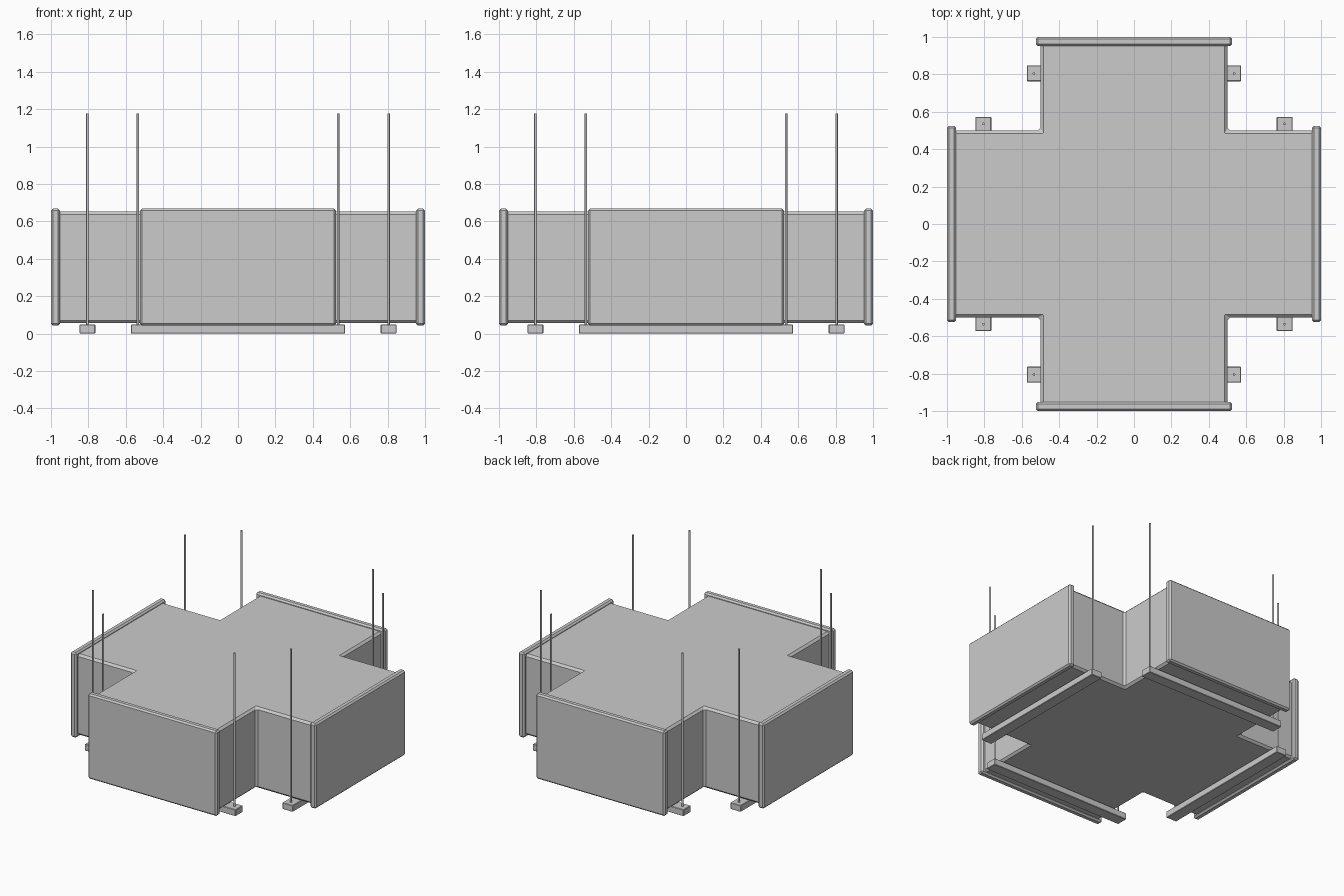
import bpy, bmesh, math

if "Cube" in bpy.data.objects:
    bpy.data.objects.remove(bpy.data.objects["Cube"])

def finish(name, bm, bevel=0.0):
    bmesh.ops.recalc_face_normals(bm, faces=bm.faces[:])
    me = bpy.data.meshes.new(name)
    bm.to_mesh(me)
    bm.free()
    ob = bpy.data.objects.new(name, me)
    bpy.context.collection.objects.link(ob)
    if bevel:
        m = ob.modifiers.new("Bevel", 'BEVEL')
        m.width = bevel
        m.segments = 1
        m.limit_method = 'ANGLE'
    return ob

def box(name, center, size, bevel=0.0, turn=0.0):
    bm = bmesh.new()
    bmesh.ops.create_cube(bm, size=1)
    for v in bm.verts:
        v.co = [v.co[i] * size[i] + center[i] for i in range(3)]
    ob = finish(name, bm, bevel)
    ob.rotation_euler.z = turn
    return ob

def rod(name, x, y, z0, z1, r, turn):
    bm = bmesh.new()
    bmesh.ops.create_cone(bm, cap_ends=True, segments=12, radius1=r, radius2=r, depth=z1 - z0)
    bmesh.ops.translate(bm, verts=bm.verts[:], vec=(x, y, (z0 + z1) / 2))
    for f in bm.faces:
        f.smooth = len(f.verts) == 4
    ob = finish(name, bm)
    ob.rotation_euler.z = turn
    for e in ob.data.edges:
        a, b = (ob.data.vertices[i].co.z for i in e.vertices)
        e.use_edge_sharp = abs(a - b) < 1e-4

# Cross-shaped duct body, extruded from its plan outline
W, L = 0.50, 0.975
corner = [(L, -W), (L, W), (W, W)]
outline = []
for k in range(4):
    c, s = round(math.cos(k * math.pi / 2)), round(math.sin(k * math.pi / 2))
    outline += [(x * c - y * s, x * s + y * c) for x, y in corner]
bm = bmesh.new()
face = bm.faces.new([bm.verts.new((x, y, 0.056)) for x, y in outline])
ext = bmesh.ops.extrude_face_region(bm, geom=[face])
bmesh.ops.translate(bm, vec=(0, 0, 0.596), verts=[g for g in ext["geom"] if isinstance(g, bmesh.types.BMVert)])
finish("duct_body", bm, 0.015)

# End flange, support bar and two hanger rods on each of the four arms
for k in range(4):
    a = k * math.pi / 2
    box(f"end_flange_{k}", (0.976, 0, 0.355), (0.048, 1.05, 0.626), 0.011, a)
    box(f"support_bar_{k}", (0.805, 0, 0.024), (0.084, 1.146, 0.048), 0.003, a)
    for s in (-1, 1):
        rod(f"hanger_rod_{k}_{s}", 0.805, s * 0.535, 0.005, 1.177, 0.007, a)
